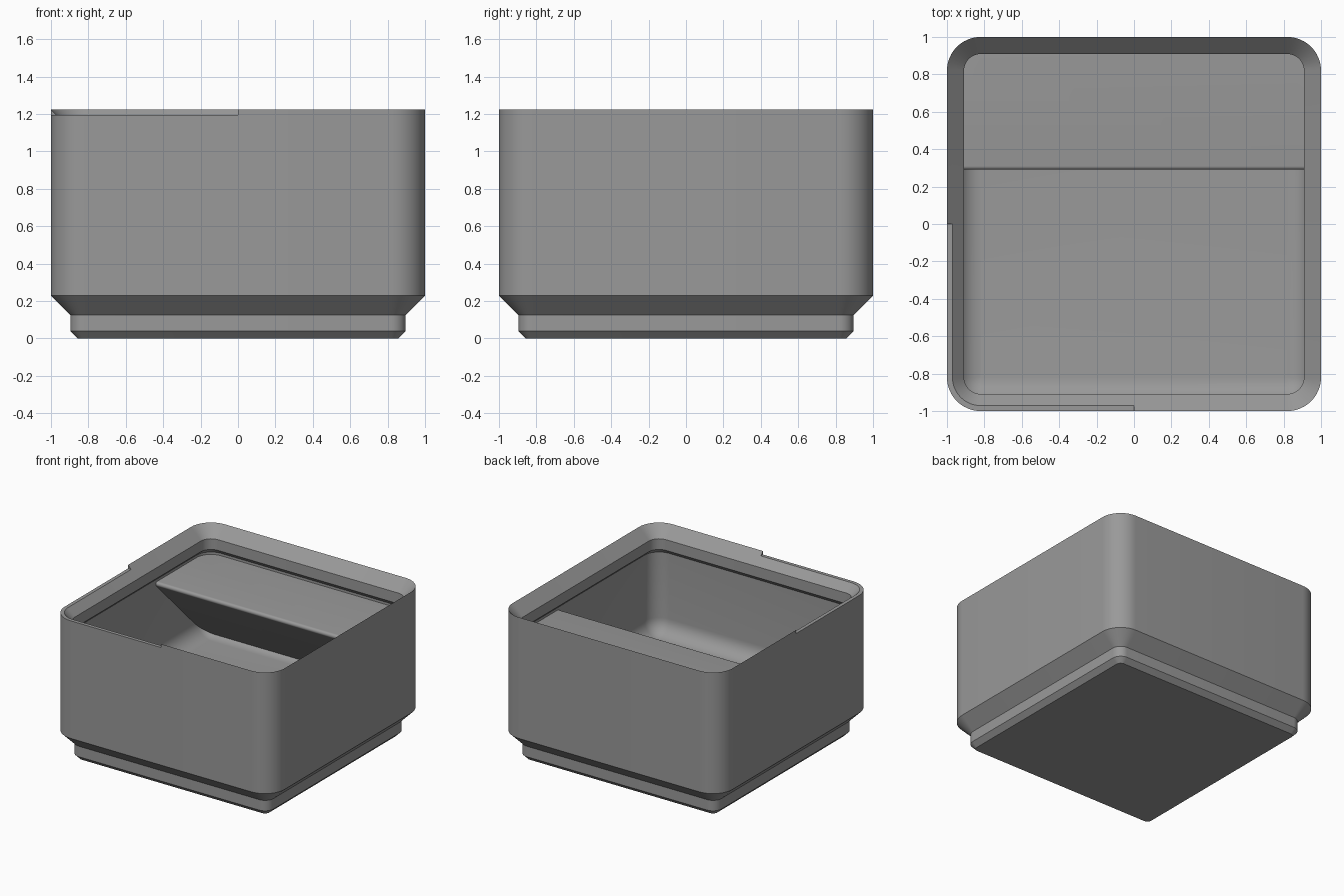
import bpy, bmesh, math

if "Cube" in bpy.data.objects:
    bpy.data.objects.remove(bpy.data.objects["Cube"])

grey = bpy.data.materials.new("plain_grey")
grey.diffuse_color = (0.32, 0.32, 0.32, 1)
grey.use_nodes = True
grey.node_tree.nodes["Principled BSDF"].inputs["Base Color"].default_value = grey.diffuse_color

SEG = 12  # segments per rounded corner


def ring(bm, half, r, z):
    """Rounded square loop of vertices."""
    verts = []
    for k in range(4):
        cx = (half - r) * (1 if k in (0, 3) else -1)
        cy = (half - r) * (1 if k in (0, 1) else -1)
        for i in range(SEG + 1):
            a = math.pi / 2 * (k + i / SEG)
            verts.append(bm.verts.new((cx + r * math.cos(a), cy + r * math.sin(a), z)))
    return verts


def loft(bm, profile):
    """Skin rounded squares (half, radius, z) and cap both ends."""
    rings = [ring(bm, *p) for p in profile]
    n = len(rings[0])
    for a, b in zip(rings, rings[1:]):
        for i in range(n):
            j = (i + 1) % n
            bm.faces.new((a[i], a[j], b[j], b[i]))
    bm.faces.new(rings[0][::-1])
    bm.faces.new(rings[-1])


def finish(bm, name):
    bmesh.ops.recalc_face_normals(bm, faces=bm.faces)
    me = bpy.data.meshes.new(name)
    bm.to_mesh(me)
    bm.free()
    me.materials.append(grey)
    ob = bpy.data.objects.new(name, me)
    bpy.context.collection.objects.link(ob)
    return ob


def boolean(ob, cutter, operation):
    """Apply a boolean and remove the helper."""
    m = ob.modifiers.new("cut", "BOOLEAN")
    m.object, m.operation, m.solver = cutter, operation, "EXACT"
    cutter.hide_render = True
    bpy.context.view_layer.update()
    dg = bpy.context.evaluated_depsgraph_get()
    me = bpy.data.meshes.new_from_object(ob.evaluated_get(dg))
    ob.modifiers.clear()
    ob.data = me
    bpy.data.objects.remove(cutter)


def shade(ob):
    for p in ob.data.polygons:
        p.use_smooth = True
    ob.data.set_sharp_from_angle(angle=math.radians(30))


# Bin: stepped foot, outer wall, stacking lip, inner wall, filleted floor
WALL, R_IN, FLOOR = 0.95, 0.13, 0.337
profile = [
    (0.858, 0.039, 0), (0.896, 0.077, 0.039), (0.896, 0.077, 0.125),
    (1.0, 0.18, 0.229), (1.0, 0.18, 1.224),
    (0.909, 0.09, 1.133), (0.909, 0.09, 1.045), (WALL, R_IN, 1.005),
]
for i in range(9):
    a = math.pi / 2 * i / 8
    inset = R_IN * (1 - math.cos(a))
    profile.append((WALL - inset, max(R_IN - inset, 0.002),
                    FLOOR + R_IN * (1 - math.sin(a))))
bm = bmesh.new()
loft(bm, profile)
bin_body = finish(bm, "bin_body")

# Lowered rim over the front left quarter
bm = bmesh.new()
bmesh.ops.create_cube(bm, size=1)
for v in bm.verts:
    v.co = (v.co.x * 1.2 - 0.6, v.co.y * 1.2 - 0.6, v.co.z * 0.2 + 1.295)
boolean(bin_body, finish(bm, "rim_cutter"), "DIFFERENCE")
shade(bin_body)

# Label shelf: wedge with a rounded front edge and 45 degree underside
TOP, TIP, R = 0.985, 0.29, 0.02
side = [(1.1, TOP)]
for i in range(9):
    a = math.radians(90 + 135 * i / 8)
    side.append((TIP + R + R * math.cos(a), TOP - R + R * math.sin(a)))
y0, z0 = side[-1]
side += [(0.95, z0 - (0.95 - y0)), (1.1, z0 - (0.95 - y0))]
bm = bmesh.new()
face = bm.faces.new([bm.verts.new((-1.1, y, z)) for y, z in side])
ext = bmesh.ops.extrude_face_region(bm, geom=[face])
for v in ext["geom"]:
    if isinstance(v, bmesh.types.BMVert):
        v.co.x = 1.1
shelf = finish(bm, "label_shelf")

# Trim the shelf to sit just inside the wall thickness
bm = bmesh.new()
loft(bm, [(0.96, 0.14, 0.2), (0.96, 0.14, 1.2)])
boolean(shelf, finish(bm, "shelf_trim"), "INTERSECT")
shade(shelf)
